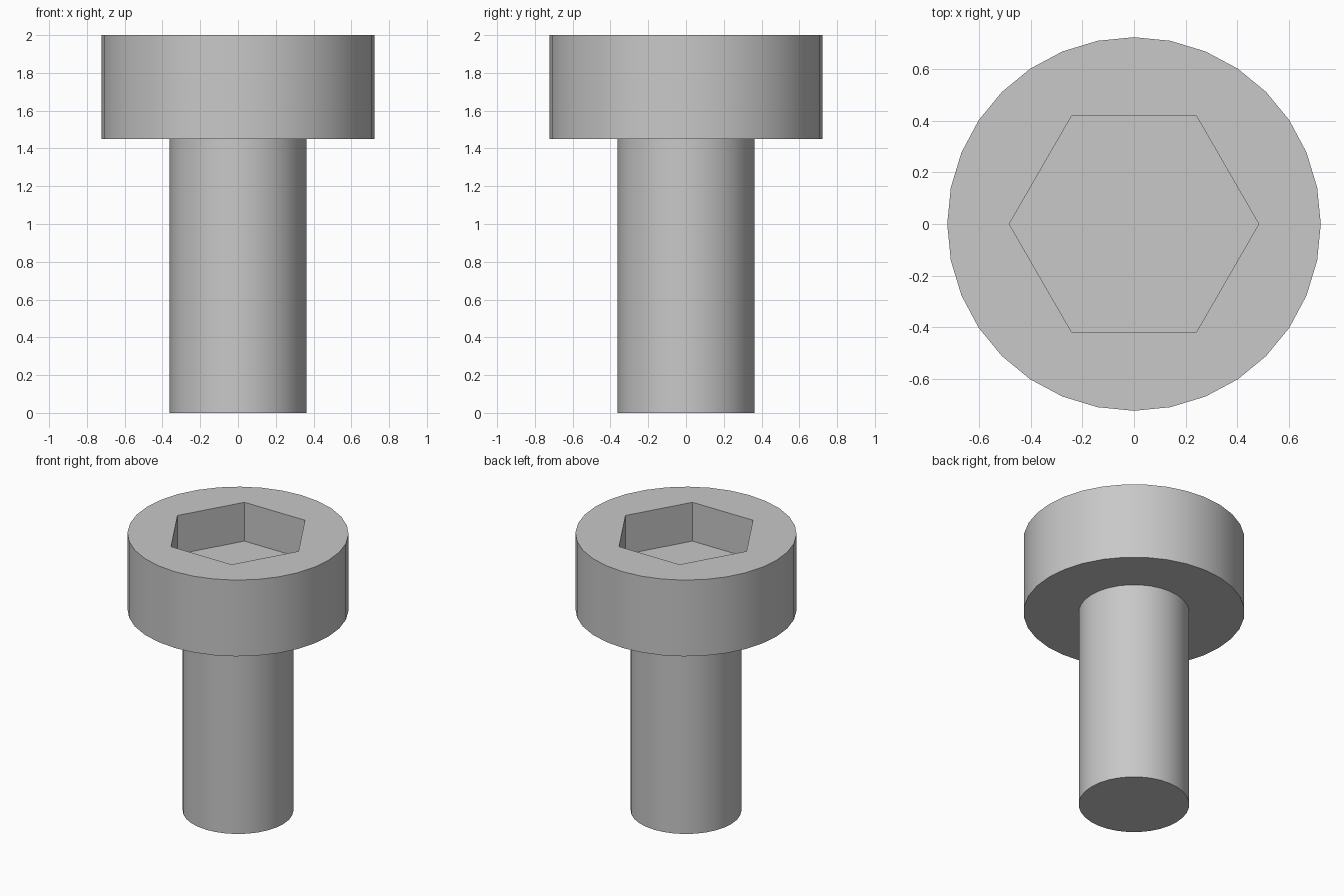
import bpy, bmesh, math

if "Cube" in bpy.data.objects:
    bpy.data.objects.remove(bpy.data.objects["Cube"], do_unlink=True)

SIDES = 32
SHAFT_R, HEAD_R, HEX_R = 0.362, 0.723, 0.483
HEAD_Z, TOP_Z, SOCKET_DEPTH = 1.45, 2.0, 0.28

steel = bpy.data.materials.new("grey steel")
steel.use_nodes = True
grey = (0.58, 0.58, 0.58, 1)
steel.diffuse_color = grey
steel.node_tree.nodes["Principled BSDF"].inputs["Base Color"].default_value = grey


def lathe(name, profile, sides):
    """Stack rings of (radius, height) into a closed solid, first corner on +x."""
    bm = bmesh.new()
    rings = []
    for r, z in profile:
        angles = [math.tau * i / sides for i in range(sides)]
        rings.append([bm.verts.new((r * math.cos(a), r * math.sin(a), z)) for a in angles])
    for low, high in zip(rings, rings[1:]):
        for i in range(sides):
            j = (i + 1) % sides
            bm.faces.new((low[i], low[j], high[j], high[i]))
    bm.faces.new(rings[0][::-1])
    bm.faces.new(rings[-1])
    bmesh.ops.recalc_face_normals(bm, faces=bm.faces)
    mesh = bpy.data.meshes.new(name)
    bm.to_mesh(mesh)
    bm.free()
    mesh.materials.append(steel)
    obj = bpy.data.objects.new(name, mesh)
    bpy.context.collection.objects.link(obj)
    return obj


# Shaft and wide head as one solid
screw = lathe("socket_head_screw", [(SHAFT_R, 0), (SHAFT_R, HEAD_Z),
                                    (HEAD_R, HEAD_Z), (HEAD_R, TOP_Z)], SIDES)

# Hexagonal drive socket cut into the head
cutter = lathe("hex_socket_cutter", [(HEX_R, TOP_Z - SOCKET_DEPTH), (HEX_R, TOP_Z + 0.2)], 6)
cutter.hide_render = True
cut = screw.modifiers.new("hex socket", "BOOLEAN")
cut.operation = "DIFFERENCE"
cut.solver = "EXACT"
cut.object = cutter

bpy.ops.object.select_all(action="DESELECT")
bpy.context.view_layer.objects.active = screw
screw.select_set(True)
bpy.ops.object.modifier_apply(modifier=cut.name)
bpy.data.objects.remove(cutter, do_unlink=True)

# Smooth round walls, sharp rims and socket corners
bpy.ops.object.shade_smooth_by_angle(angle=math.radians(30))
